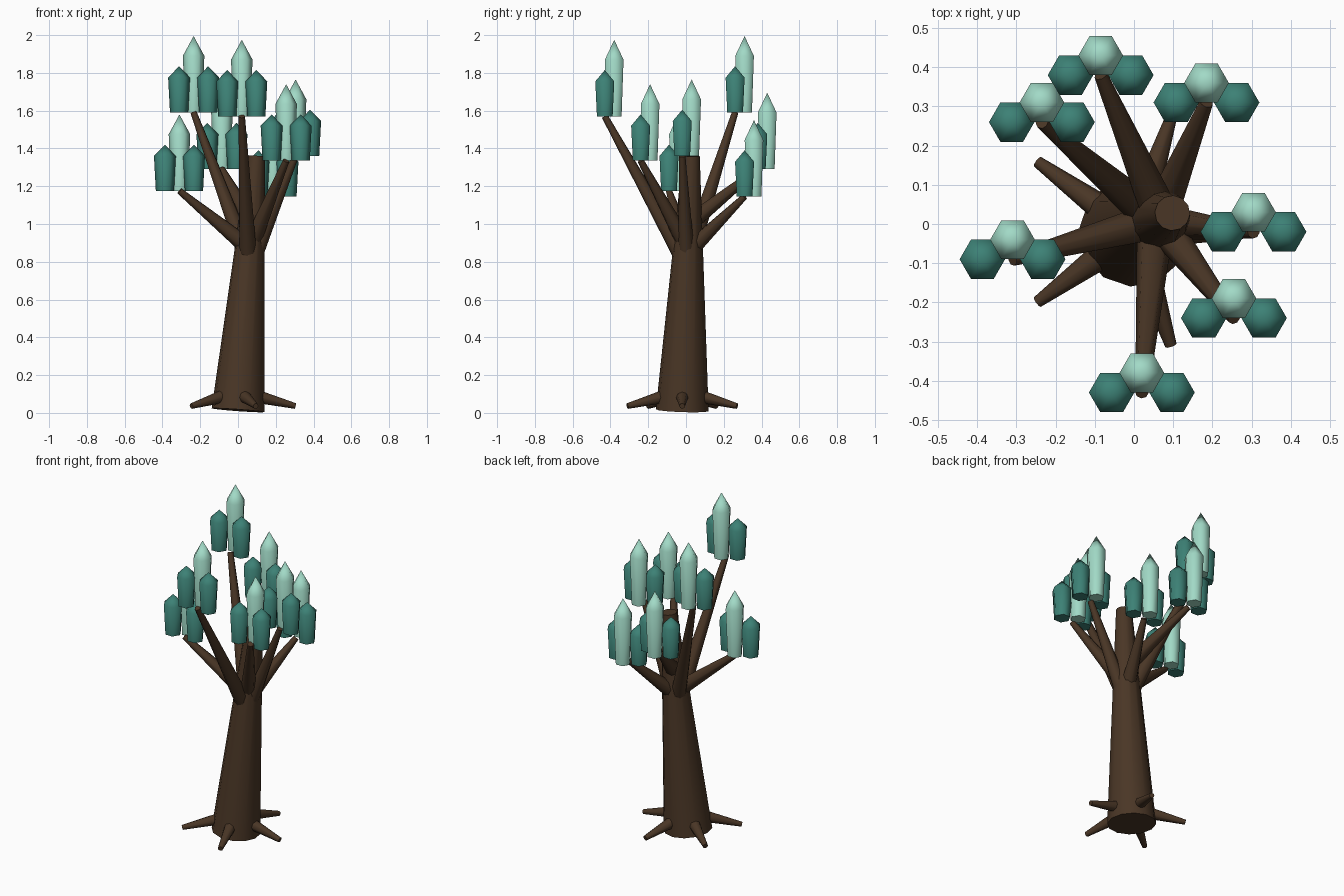
import bpy, math
from mathutils import Vector

if "Cube" in bpy.data.objects:
    bpy.data.objects.remove(bpy.data.objects["Cube"])


def material(name, rgb):
    m = bpy.data.materials.new(name)
    m.diffuse_color = (*rgb, 1)
    m.use_nodes = True
    m.node_tree.nodes["Principled BSDF"].inputs["Base Color"].default_value = m.diffuse_color
    return m


BARK = material("dark brown bark", (0.068, 0.037, 0.019))
DARK = material("deep teal leaf", (0.046, 0.22, 0.18))
LIGHT = material("pale mint leaf", (0.36, 0.70, 0.57))


def lathe(name, base, direction, profile, sides, mat, angle, turn=0.0):
    """Stack rings of (radius, distance) along a direction; radius 0 is a point."""
    q = Vector(direction).to_track_quat('Z', 'Y') if abs(direction[0]) + abs(direction[1]) > 1e-6 else None
    verts, faces, rings = [], [], []
    for r, d in profile:
        ring = []
        for k in range(sides if r else 1):
            a = turn + 2 * math.pi * k / sides
            p = Vector((r * math.cos(a), r * math.sin(a), d))
            ring.append(len(verts))
            verts.append(Vector(base) + (q @ p if q else p))
        rings.append(ring)
    for lo, hi in zip(rings, rings[1:]):
        for k in range(sides):
            j = (k + 1) % sides
            if len(hi) == 1:
                faces.append((lo[k], lo[j], hi[0]))
            else:
                faces.append((lo[k], lo[j], hi[j], hi[k]))
    faces.append(tuple(reversed(rings[0])))
    if len(rings[-1]) > 1:
        faces.append(tuple(rings[-1]))
    me = bpy.data.meshes.new(name)
    me.from_pydata(verts, [], faces)
    me.materials.append(mat)
    ob = bpy.data.objects.new(name, me)
    bpy.context.collection.objects.link(ob)
    bpy.ops.object.select_all(action='DESELECT')
    ob.select_set(True)
    bpy.context.view_layer.objects.active = ob
    bpy.ops.object.shade_smooth_by_angle(angle=math.radians(angle))
    return ob


def limb(name, a, b, r0, r1, sides):
    d = Vector(b) - Vector(a)
    lathe(name, a, d, [(r0, 0), (r1, d.length)], sides, BARK, 50)


# Leaning trunk
FOOT, TOP = Vector((0, -0.02, 0.014)), Vector((0.098, 0.028, 1.36))
limb("trunk", FOOT, TOP, 0.14, 0.045, 12)

# Five roots spread evenly round the foot
for i in range(5):
    a = math.radians(72 * i)
    out = Vector((math.cos(a), math.sin(a), 0))
    start = Vector((0, -0.02, 0.09)) + out * 0.09
    end = Vector((0, -0.02, 0.036)) + out * 0.305
    limb(f"root_{i + 1}", start, end, 0.036, 0.015, 8)

# Branches: tip position and height where each leaves the trunk axis
BRANCHES = [
    ((-0.085, 0.38, 1.29), 1.00),
    ((-0.235, 0.26, 1.59), 0.80),
    ((0.305, -0.02, 1.36), 0.75),
    ((0.02, -0.43, 1.57), 0.78),
    ((0.255, -0.24, 1.335), 0.87),
    ((0.185, 0.31, 1.145), 0.85),
    ((-0.31, -0.09, 1.175), 0.87),
]
for i, (tip, h) in enumerate(BRANCHES, 1):
    axis = FOOT.lerp(TOP, (h - FOOT.z) / (TOP.z - FOOT.z))
    limb(f"branch_{i}", axis, tip, 0.048, 0.017, 8)

    # Leaf cluster: one tall pale crystal between two short dark ones
    t = Vector(tip)
    lathe(f"tall_leaf_{i}", t + Vector((0, 0.05, 0)), (0, 0, 1),
          [(0.045, 0), (0.057, 0.30), (0, 0.405)], 6, LIGHT, 65)
    for side, s in (("left", -1), ("right", 1)):
        lathe(f"short_leaf_{side}_{i}", t + Vector((s * 0.077, 0, 0)), (0, 0, 1),
              [(0.048, 0), (0.058, 0.185), (0, 0.245)], 6, DARK, 65)
